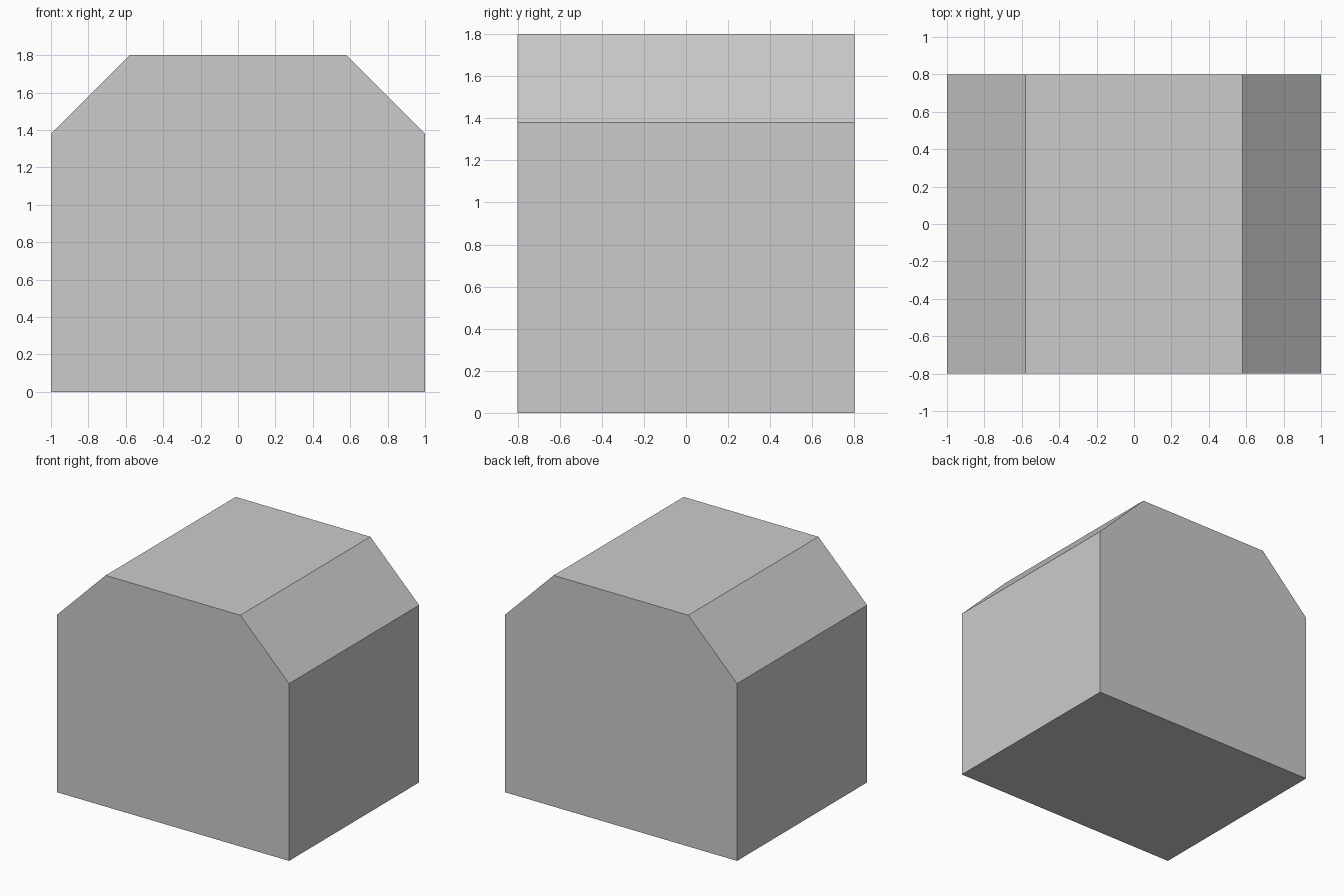
import bpy
import bmesh

if "Cube" in bpy.data.objects:
    bpy.data.objects.remove(bpy.data.objects["Cube"])

WIDTH, DEPTH, HEIGHT, CHAMFER = 2.0, 1.6, 1.8, 0.42

# Block body standing on the ground
bm = bmesh.new()
bmesh.ops.create_cube(bm, size=1)
bmesh.ops.translate(bm, vec=(0, 0, 0.5), verts=bm.verts)
bmesh.ops.scale(bm, vec=(WIDTH, DEPTH, HEIGHT), verts=bm.verts)

# Flat chamfers along the two top edges running front to back
top_edges = [e for e in bm.edges
             if all(v.co.z > HEIGHT - 0.01 for v in e.verts)
             and abs(e.verts[0].co.x - e.verts[1].co.x) < 0.01]
bmesh.ops.bevel(bm, geom=top_edges, offset=CHAMFER, offset_type='OFFSET',
                segments=1, profile=0.5, affect='EDGES')
bmesh.ops.recalc_face_normals(bm, faces=bm.faces)

mesh = bpy.data.meshes.new("chamfered_block")
bm.to_mesh(mesh)
bm.free()
block = bpy.data.objects.new("chamfered_block", mesh)
bpy.context.collection.objects.link(block)
